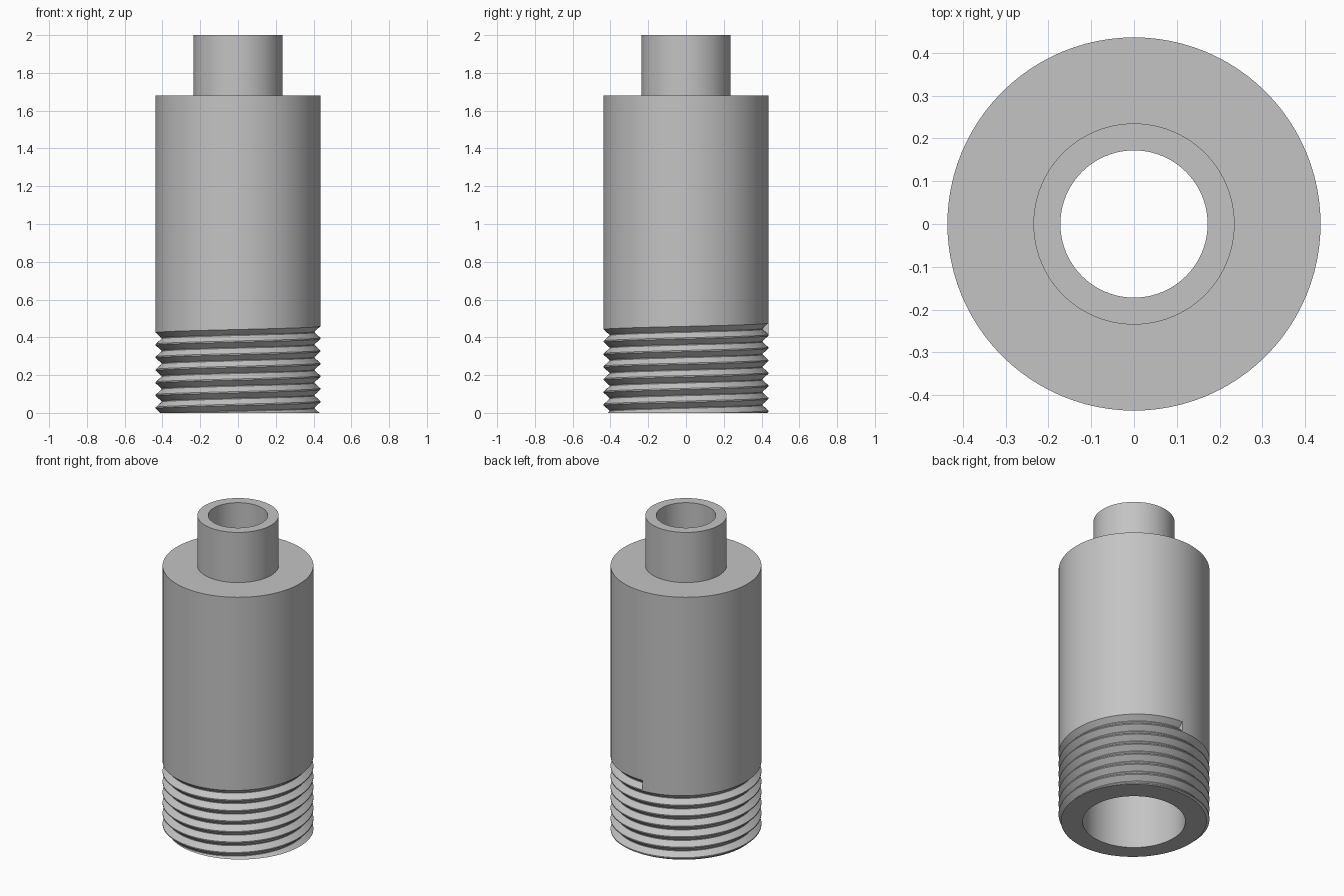
import bpy, bmesh, math

old = bpy.data.objects.get("Cube")
if old:
    bpy.data.objects.remove(old, do_unlink=True)

SEGMENTS = 96
RADIUS, ROOT = 0.436, 0.405      # body and thread root radii
PITCH, TURNS = 0.067, 9
THREAD_TOP = 0.475               # height where the groove runs out
BODY_TOP, NECK_TOP, BORE_TOP = 1.68, 2.0, 1.56
NECK, NECK_HOLE, BORE = 0.235, 0.172, 0.297

# One groove, as (fraction of pitch below its top edge, radius)
GROOVE = [(0.0, RADIUS), (0.42, ROOT), (0.48, ROOT), (0.9, RADIUS)]


def thread_points(top):
    """Thread outline from the groove's top edge down to the flat bottom."""
    points = []
    for turn in range(TURNS):
        for drop, radius in GROOVE:
            z = top - (turn + drop) * PITCH
            if z < 0:
                r0, z0 = points[-1]
                if z0 > 0:
                    radius = r0 + (radius - r0) * z0 / (z0 - z)
                else:
                    radius = r0
                z = 0.0
            points.append((radius, z))
    return points


def section(turn):
    """Closed wall section at a fraction of a turn around the axis."""
    top = THREAD_TOP - PITCH * (1 - turn)
    wall = [(BORE, 0), (BORE, BORE_TOP), (NECK_HOLE, BORE_TOP),
            (NECK_HOLE, NECK_TOP), (NECK, NECK_TOP), (NECK, BODY_TOP),
            (RADIUS, BODY_TOP), (RADIUS, THREAD_TOP)]
    return wall + thread_points(top)


# Sweep the section round the axis, rising by one pitch
bm = bmesh.new()
columns = []
for i in range(SEGMENTS + 1):
    turn = i / SEGMENTS
    angle = math.pi / 2 + math.tau * turn
    columns.append([bm.verts.new((r * math.cos(angle), r * math.sin(angle), z))
                    for r, z in section(turn)])
for a, b in zip(columns, columns[1:]):
    for j in range(len(a)):
        k = (j + 1) % len(a)
        bm.faces.new((a[j], b[j], b[k], a[k]))

# Flat end wall where the groove stops
first = len(section(0)) - TURNS * len(GROOVE)
bm.faces.new(columns[-1][first:first + len(GROOVE) + 1])

bmesh.ops.remove_doubles(bm, verts=bm.verts, dist=0.00005)
bmesh.ops.dissolve_degenerate(bm, edges=bm.edges, dist=0.00005)
bmesh.ops.recalc_face_normals(bm, faces=bm.faces)
mesh = bpy.data.meshes.new("threaded_tube")
bm.to_mesh(mesh)
bm.free()

# Plain grey finish
grey = bpy.data.materials.new("plain grey")
grey.use_nodes = True
colour = (0.55, 0.55, 0.55, 1)
grey.diffuse_color = colour
grey.node_tree.nodes["Principled BSDF"].inputs["Base Color"].default_value = colour
mesh.materials.append(grey)

tube = bpy.data.objects.new("threaded_tube", mesh)
bpy.context.collection.objects.link(tube)
bpy.ops.object.select_all(action="DESELECT")
tube.select_set(True)
bpy.context.view_layer.objects.active = tube
bpy.ops.object.shade_smooth_by_angle(angle=math.radians(25))
